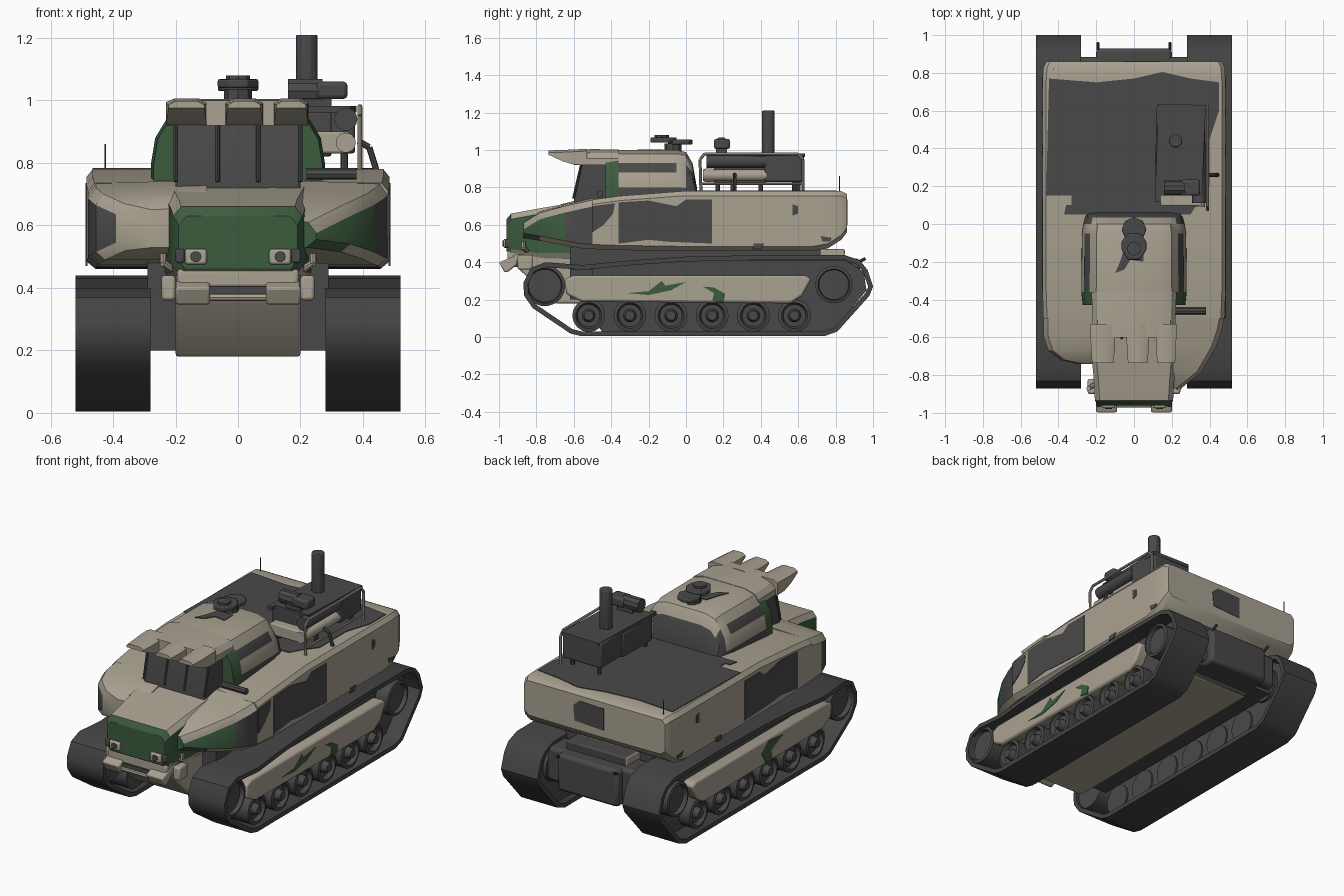
import bpy, bmesh, math
from mathutils import Vector

if "Cube" in bpy.data.objects:
    bpy.data.objects.remove(bpy.data.objects["Cube"])

COLOURS = {"tan": (0.40, 0.36, 0.285), "charcoal": (0.066, 0.066, 0.068),
           "green": (0.046, 0.105, 0.048), "track_grey": (0.058, 0.058, 0.059)}
MATS = {}
for key, c in COLOURS.items():
    MATS[key] = bpy.data.materials.new(key)
    MATS[key].diffuse_color = (*c, 1)
NAMES = list(COLOURS)


def finish(name, bm, mat, bevel=0):
    """mat is a colour name or a rule (centre, normal) -> colour name."""
    bmesh.ops.recalc_face_normals(bm, faces=bm.faces)
    for f in bm.faces:
        f.material_index = NAMES.index(mat if isinstance(mat, str) else mat(f.calc_center_median(), f.normal))
    me = bpy.data.meshes.new(name)
    bm.to_mesh(me)
    bm.free()
    for n in NAMES:
        me.materials.append(MATS[n])
    ob = bpy.data.objects.new(name, me)
    bpy.context.collection.objects.link(ob)
    if bevel:
        m = ob.modifiers.new("bevel", "BEVEL")
        m.width, m.segments, m.limit_method = bevel, 2, "ANGLE"
    return ob


def loft(name, rings, mat, bevel=0, closed=False):
    bm = bmesh.new()
    vs = [[bm.verts.new(p) for p in r] for r in rings]
    n = len(vs[0])
    for a, b in zip(vs, vs[1:] + ([vs[0]] if closed else [])):
        for i in range(n):
            bm.faces.new((a[i], a[(i + 1) % n], b[(i + 1) % n], b[i]))
    if not closed:
        bm.faces.new(vs[0])
        bm.faces.new(vs[-1])
    return finish(name, bm, mat, bevel)


def prism(name, outline, axis, lo, hi, mat, bevel=0):
    def p(uv, w):
        return {"x": (w, *uv), "y": (uv[0], w, uv[1]), "z": (*uv, w)}[axis]
    return loft(name, [[p(uv, w) for uv in outline] for w in (lo, hi)], mat, bevel)


def box(name, x, y, z, mat, bevel=0):
    return prism(name, [(x[0], y[0]), (x[1], y[0]), (x[1], y[1]), (x[0], y[1])], "z", *z, mat, bevel)


def circle(cu, cv, r, n=16):
    return [(cu + r * math.cos(2 * math.pi * i / n), cv + r * math.sin(2 * math.pi * i / n)) for i in range(n)]


def tube(name, pts, r, mat, n=8):
    bm = bmesh.new()
    for a, b in zip(pts, pts[1:]):
        a, b = Vector(a), Vector(b)
        q = (b - a).to_track_quat("Z", "Y")
        ra, rb = ([bm.verts.new(e + q @ Vector((*uv, 0))) for uv in circle(0, 0, r, n)] for e in (a, b))
        for i in range(n):
            bm.faces.new((ra[i], ra[(i + 1) % n], rb[(i + 1) % n], rb[i]))
        bm.faces.new(ra)
        bm.faces.new(rb)
    return finish(name, bm, mat)


def mirrored(half, y):
    """Full ring at y from right-hand points listed bottom to top."""
    return [(x, y, z) for x, z in half] + [(-x, y, z) for x, z in reversed(half)]


# --- Running gear, both sides ---
belt = [(-0.56, .005), (.74, .005), (.81, .03), (.98, .22), (1.0, .27), (.97, .36), (.93, .41), (.85, .438),
        (.5, .44), (0, .43), (-.3, .41), (-.55, .385), (-.75, .4), (-.83, .37), (-.87, .29), (-.865, .22),
        (-.82, .155), (-.62, .02)]
inner = []
for i, p in enumerate(belt):
    d = Vector(belt[(i + 1) % len(belt)]) - Vector(belt[i - 1])
    d.normalize()
    inner.append((p[0] - d.y * .026, p[1] + d.x * .026))
skirt = [(-.64, .23), (-.56, .19), (.56, .18), (.62, .22), (.67, .31), (.64, .33), (-.6, .33), (-.65, .31)]
flashes = {"right": ([(-.32, .235), (-.2, .245), (-.13, .3), (-.11, .275), (.0, .295), (-.08, .25), (-.2, .225)],
                     [(.09, .27), (.15, .265), (.21, .23), (.2, .185), (.14, .195), (.15, .235)]),
           "left": ([(-.18, .3), (-.05, .315), (.02, .26), (-.02, .195), (-.08, .19), (-.07, .25)],)}
for s, side in ((1, "right"), (-1, "left")):
    loft("track_" + side, [[(s * x, *p) for p in o] for o, x in
                           ((belt, .28), (belt, .52), (inner, .52), (inner, .28))], "track_grey", closed=True)
    prism("suspension_" + side, [(-.5, .1), (-.45, .03), (.74, .03), (.8, .05), (.965, .25), (.95, .35), (.85, .41),
                                 (0, .41), (-.5, .37)], "x", s * .32, s * .42, "charcoal")
    for i in range(6):
        y = -.52 + .22 * i
        loft(f"road_wheel_{side}_{i + 1}", [[(s * x, *p) for p in circle(y, .115, r)] for x, r in
             ((.31, .088), (.49, .088), (.495, .07), (.47, .06), (.47, .035), (.505, .025))], "charcoal")
    for nm, y, z, r in (("drive_wheel", -.755, .275, .11), ("rear_wheel", .79, .28, .1)):
        loft(f"{nm}_{side}", [[(s * x, *p) for p in circle(y, z, r, 18)] for x, r in
             ((.3, r), (.5, r), (.505, r * .85), (.48, r * .8))], "charcoal")
    prism("skirt_" + side, skirt, "x", s * .44, s * .512, "tan", .012)
    for k, o in enumerate(flashes[side]):
        prism(f"skirt_patch_{side}_{k + 1}", o, "x", s * .509, s * .515, "green")

# --- Lower hull ---
prism("belly", [(-.93, .44), (-.89, .36), (-.7, .18), (.75, .18), (.84, .28), (.85, .47), (-.5, .47)],
      "x", -.2, .2, lambda c, n: "charcoal" if c.y > .72 or n.z > .5 else "tan", .01)
box("axle_housing", (-.31, .31), (-.62, .84), (.2, .36), "charcoal")
box("deck_underside", (-.29, .29), (-.62, .72), (.36, .48), "charcoal")
box("rear_crossbeam", (-.2, .2), (.75, .93), (.2, .42), "charcoal", .02)
box("rear_crossbar", (-.3, .3), (.72, .885), (.22, .42), "charcoal", .02)

# --- Upper hull ---
rings = []
for y, w, zb, zt in ((-.5, .48, .47, .735), (-.35, .485, .465, .755), (-.02, .485, .46, .78), (.68, .485, .46, .78),
                     (.76, .485, .475, .78), (.83, .48, .52, .78), (.86, .465, .56, .765)):
    rings.append(mirrored([(w - .03, zb), (w, zb + .025), (w, zt - .025), (w - .02, zt)], y))
loft("upper_hull", rings, lambda c, n: "charcoal" if n.z < -.9 else "tan")


def sponson(name, s, secs, rule):
    loft(name, [[(s * .1, y, zb), (s * (w - .03), y, zb), (s * w, y, zb + .025), (s * w, y, zt - .035),
                 (s * (w - .025), y, zt), (s * .1, y, zt + .01)] for y, w, zb, zt in secs], rule)


def right_rule(c, n):
    if n.z > .25 or c.z < .53:
        return "tan"
    return "green" if c.y < -.63 else "charcoal" if c.y < -.5 else "tan"


sponson("sponson_right", 1, ((-.49, .48, .47, .735), (-.56, .465, .475, .72), (-.65, .435, .49, .70),
                             (-.78, .36, .515, .665), (-.87, .25, .53, .61)), right_rule)
sponson("sponson_left", -1, ((-.49, .48, .47, .735), (-.59, .48, .475, .72), (-.67, .455, .49, .70),
                             (-.72, .39, .52, .67), (-.74, .3, .53, .65)),
        lambda c, n: "charcoal" if n.x < -.5 and c.y < -.6 and n.z < .25 and c.z > .51 else "tan")

# --- Nose ---
rings = [mirrored([(w - .02, zb), (w, zb + .03), (w, zt - .03), (w - .025, zt)], y) for y, w, zb, zt in
         ((-.96, .19, .46, .63), (-.935, .207, .44, .66), (-.8, .215, .42, .685), (-.6, .235, .42, .72),
          (-.4, .24, .42, .75))]
loft("nose", rings, lambda c, n: "green" if (c.y < -.9 or (abs(n.x) > .8 and c.y < -.6)) and c.z > .45 else "tan")
box("nose_lip", (-.195, .195), (-.955, -.85), (.4, .462), "tan", .012)
box("tow_recess", (-.09, .09), (-.958, -.9), (.375, .405), "charcoal")
for s, side in ((1, "right"), (-1, "left")):
    box("headlight_" + side, sorted((s * .1, s * .17)), (-.975, -.94), (.475, .525), "tan", .008)
    prism("headlight_lens_" + side, circle(s * .135, .5, .018, 10), "y", -.98, -.974, "charcoal")
    box("headlight_guard_" + side, sorted((s * .172, s * .2)), (-.968, -.93), (.48, .525), "charcoal", .006)
    prism("bumper_" + side, [(-1, .4), (-.975, .41), (-.9, .44), (-.9, .39), (-.95, .35), (-.97, .345)],
          "x", s * .09, s * .2, "tan", .008)
    box("fender_bracket_" + side, sorted((s * .2, s * .245)), (-.9, -.82), (.36, .44), "tan", .01)
    tube("mirror_" + side, [(s * .21, -.85, .46), (s * .24, -.87, .48), (s * .24, -.87, .51)], .012, "tan")
tube("tow_bar", [(-.1, -.96, .37), (.1, -.96, .37)], .012, "tan")

# --- Cabin ---
half = [(.28, .72), (.278, .8), (.265, .88), (.235, .93), (.2, .98), (.13, 1.0)]
rings = [mirrored([(x * k, .72 + (z - .72) * h) for x, z in half], y) for y, k, h in
         ((-.43, .97, .97), (-.36, 1, 1), (-.05, .99, 1), (0, .96, .96), (.035, .93, .75), (.06, .92, .25))]


def cabin_rule(c, n):
    if c.y < -.37 and c.z < .97:
        return "green"
    if c.z < .8 or (abs(n.x) > .5 and .88 < c.z < .93 and c.y < -.05) or (c.y > 0 and c.z < .89):
        return "charcoal"
    return "tan"


loft("cabin", rings, cabin_rule)
prism("windscreen", [(-.6, .7), (-.6, .745), (-.555, .93), (-.4, .93), (-.4, .7)], "x", -.2, .2, "charcoal", .01)
for i, x in enumerate((-.2, -.065, .065, .2)):
    tube(f"window_post_{i + 1}", [(x, -.602, .74), (x, -.558, .93)], .007, "charcoal")
rings = [mirrored([(w, .92), (w, .955), (w - .025, .985), (w - .09, zt)], y) for y, w, zt in
         ((-.6, .215, 1.0), (-.5, .22, 1.005), (-.36, .225, 1.002))]
loft("cabin_roof", rings, "tan")
# wedge-shaped visor hoods over the windscreen
for i, (x, w) in enumerate(((-.165, .06), (.02, .055), (.17, .05))):
    loft(f"visor_{i + 1}", [[(x - w * k, y, zb), (x + w * k, y, zb), (x + w * k, y, zt - .012), (x + w * k * .6, y, zt),
                             (x - w * k * .6, y, zt), (x - w * k, y, zt - .012)] for y, k, zb, zt in
                            ((-.735, .95, .975, .998), (-.66, 1.05, .94, 1.0), (-.6, 1.08, .922, 1.003),
                             (-.53, 1.1, .92, 1.006))], "tan")
# roof hatch sight
prism("hatch_base", circle(0, -.07, .045, 8), "z", .99, 1.035, "charcoal")
prism("hatch_ring", circle(0, -.03, .066, 8), "z", 1.03, 1.055, "charcoal", .006)
prism("hatch_sight", [(-.03, -.19), (.03, -.19), (.065, -.14), (.065, -.09), (.03, -.05), (-.03, -.05),
                      (-.065, -.09), (-.065, -.14)], "z", 1.04, 1.068, "charcoal", .006)
prism("hatch_cap", circle(0, -.13, .038, 8), "z", 1.06, 1.08, "charcoal")
prism("roof_patch", [(.05, -.2), (.05, -.12), (-.05, -.12), (-.07, -.19), (-.1, -.26), (-.05, -.24), (-.02, -.19)],
      "z", .998, 1.004, "charcoal")

# --- Camouflage plates on the hull ---
prism("deck_patch", [(-.37, .05), (.3, .05), (.34, .12), (.4, .2), (.4, .45), (.45, .6), (.45, .75), (.3, .77),
                     (.15, .805), (0, .77), (-.2, .75), (-.45, .77), (-.465, .15), (-.33, .15), (-.33, .1),
                     (-.36, .1)], "z", .777, .784, "charcoal")
for s, side in ((1, "right"), (-1, "left")):
    for k, o in enumerate(([(-.36, .72), (-.2, .73), (-.05, .7), (0, .735), (.14, .735), (.14, .5), (-.1, .51),
                            (-.2, .52), (-.36, .5)],
                           [(.57, .71), (.6, .7), (.6, .66), (.57, .65)],
                           [(.36, .5), (.42, .5), (.4, .47), (.36, .47)],
                           [(.72, .54), (.78, .53), (.77, .51), (.73, .51)])):
        prism(f"side_patch_{side}_{k + 1}", o, "x", s * .481, s * .488, "charcoal")
prism("front_side_patch", [(-.5, .7), (-.38, .715), (-.39, .66), (-.44, .6), (-.5, .56)], "x", .478, .486, "charcoal")
prism("rear_patch", [(-.06, .6), (.13, .61), (.14, .7), (.1, .735), (-.06, .73)], "y", .856, .863, "charcoal")

# --- Roof equipment ---
box("equipment_box_rear", (.12, .375), (.42, .63), (.83, .98), "charcoal", .01)
box("equipment_box", (.115, .3), (.15, .43), (.82, .965), "charcoal", .01)
prism("equipment_lid", [(.11, .12), (.14, .12), (.14, .15), (.36, .15), (.38, .63), (.13, .635)],
      "z", .962, .982, "charcoal")
box("equipment_front", (.14, .36), (.095, .155), (.83, .9), "tan", .008)
tube("upper_cylinder", [(.345, .11, .94), (.345, .43, .94)], .037, "charcoal", 14)
tube("lower_cylinder", [(.345, .09, .865), (.345, .43, .865)], .032, "tan", 14)
for i, (x, y) in enumerate(((.15, .17), (.34, .25), (.15, .6), (.34, .58), (.24, .4))):
    tube(f"equipment_leg_{i + 1}", [(x, y, .77), (x, y, .85)], .012, "charcoal")
tube("guard_rail", [(.39, .08, .77), (.39, .075, .95), (.39, .1, .98), (.39, .6, .98), (.39, .625, .95),
                    (.39, .625, .77)], .008, "tan")
tube("guard_rail_low", [(.39, .08, .82), (.39, .625, .82)], .007, "tan")
tube("side_brace", [(.385, .26, .87), (.42, .26, .85), (.445, .26, .77)], .01, "charcoal")
prism("exhaust_stack", circle(.22, .44, .036, 10), "z", .97, 1.21, "charcoal", .005)
tube("roof_sight", [(.16, .19, 1.03), (.27, .19, 1.03)], .04, "charcoal", 10)
box("roof_sight_head", (.25, .35), (.15, .235), (1.005, 1.06), "charcoal", .012)
box("roof_sight_mount", (.2, .3), (.16, .22), (.97, 1.01), "charcoal")
# front grab bar, antenna and rear hooks
tube("grab_bar", [(.22, -.46, .765), (.38, -.46, .765)], .018, "charcoal")
tube("antenna", [(-.425, .82, .77), (-.425, .82, .86)], .003, "charcoal", 6)
for s in (1, -1):
    tube("rear_hook", [(s * .19, .92, .4), (s * .19, .96, .42)], .008, "charcoal")

# --- Soft shading with sharp edges kept ---
for o in bpy.data.objects:
    o.select_set(True)
    bpy.context.view_layer.objects.active = o
bpy.ops.object.shade_smooth_by_angle(angle=math.radians(32))

for m in bpy.data.materials:
    if m.users and not m.is_grease_pencil:
        m.use_nodes = True
        m.node_tree.nodes["Principled BSDF"].inputs["Base Color"].default_value = m.diffuse_color
